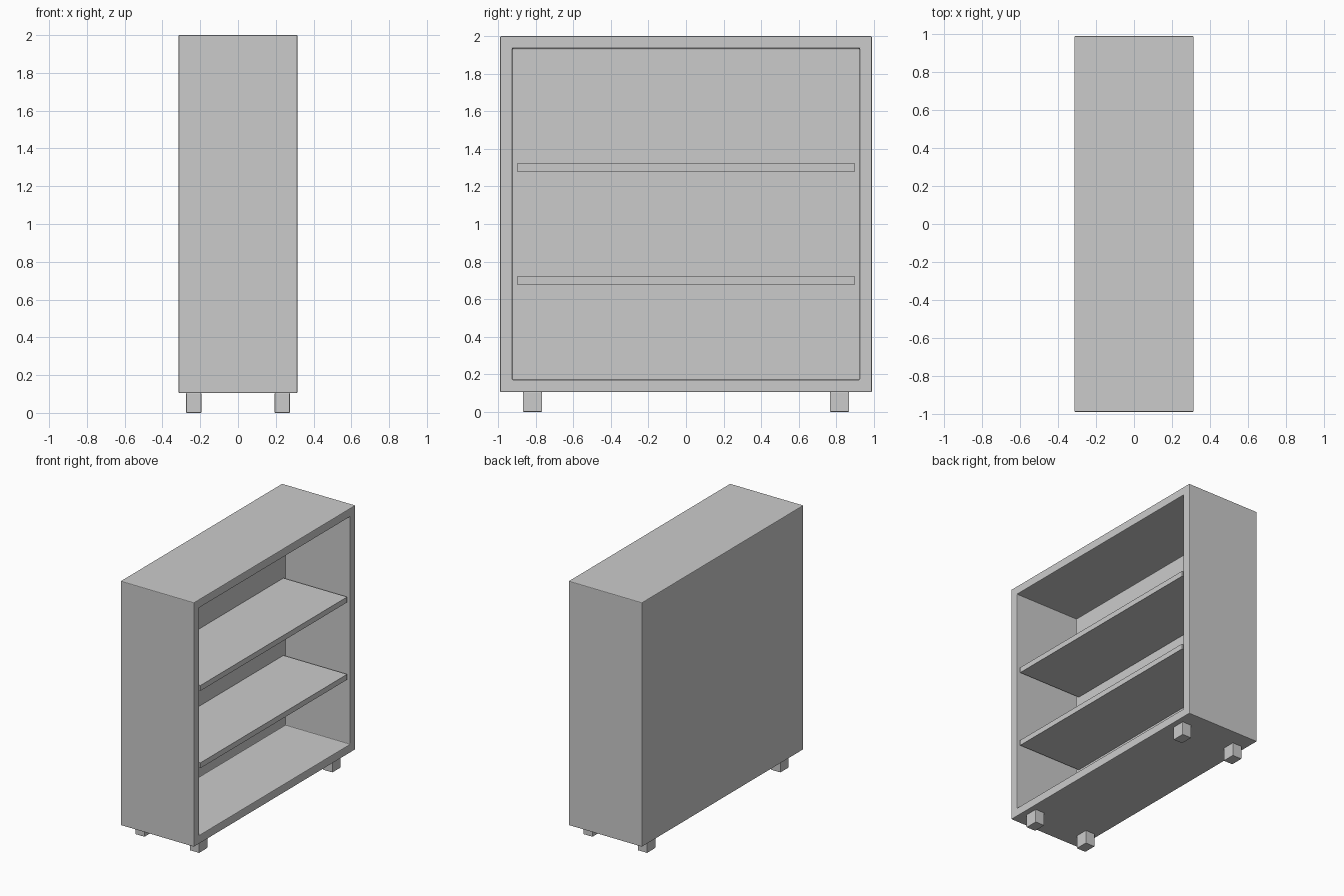
import bpy
import bmesh
from mathutils import Vector

if "Cube" in bpy.data.objects:
    bpy.data.objects.remove(bpy.data.objects["Cube"])


def add_object(name, bm, bevel=0.0):
    mesh = bpy.data.meshes.new(name)
    bmesh.ops.recalc_face_normals(bm, faces=bm.faces)
    bm.to_mesh(mesh)
    bm.free()
    obj = bpy.data.objects.new(name, mesh)
    bpy.context.collection.objects.link(obj)
    if bevel:
        mod = obj.modifiers.new("soft_edges", "BEVEL")
        mod.width = bevel
        mod.segments = 2
        mod.limit_method = "ANGLE"
    return obj


def box(lo, hi):
    lo, hi = Vector(lo), Vector(hi)
    bm = bmesh.new()
    bmesh.ops.create_cube(bm, size=1)
    bmesh.ops.scale(bm, vec=hi - lo, verts=bm.verts)
    bmesh.ops.translate(bm, vec=(lo + hi) / 2, verts=bm.verts)
    return bm


HALF_DEPTH, HALF_WIDTH = 0.315, 0.99
BASE, TOP = 0.105, 2.0
WALL = 0.092
BACK = -0.24  # inner face of the back panel

# Cabinet: a box hollowed from its open side (+x)
bm = box((-HALF_DEPTH, -HALF_WIDTH, BASE), (HALF_DEPTH, HALF_WIDTH, TOP))
bm.normal_update()
opening = max(bm.faces, key=lambda f: f.calc_center_median().x)
bmesh.ops.inset_region(bm, faces=[opening], thickness=WALL)
result = bmesh.ops.extrude_face_region(bm, geom=[opening])
inner = [v for v in result["geom"] if isinstance(v, bmesh.types.BMVert)]
bmesh.ops.translate(bm, vec=(BACK - HALF_DEPTH, 0, 0), verts=inner)
if opening.is_valid:
    bmesh.ops.delete(bm, geom=[opening], context="FACES_ONLY")
add_object("cabinet", bm, 0.005)

# Shelves
for name, z in (("lower_shelf", 0.70), ("upper_shelf", 1.30)):
    y = HALF_WIDTH - WALL + 0.002
    add_object(name, box((BACK - 0.002, -y, z - 0.021), (0.307, y, z + 0.021)))

# Feet, one at each corner
for side_x, depth_name in ((-1, "back"), (1, "front")):
    for side_y, width_name in ((-1, "left"), (1, "right")):
        x, y = side_x * 0.234, side_y * 0.817
        add_object(f"{depth_name}_{width_name}_foot",
                   box((x - 0.04, y - 0.051, 0), (x + 0.04, y + 0.051, BASE)), 0.003)
